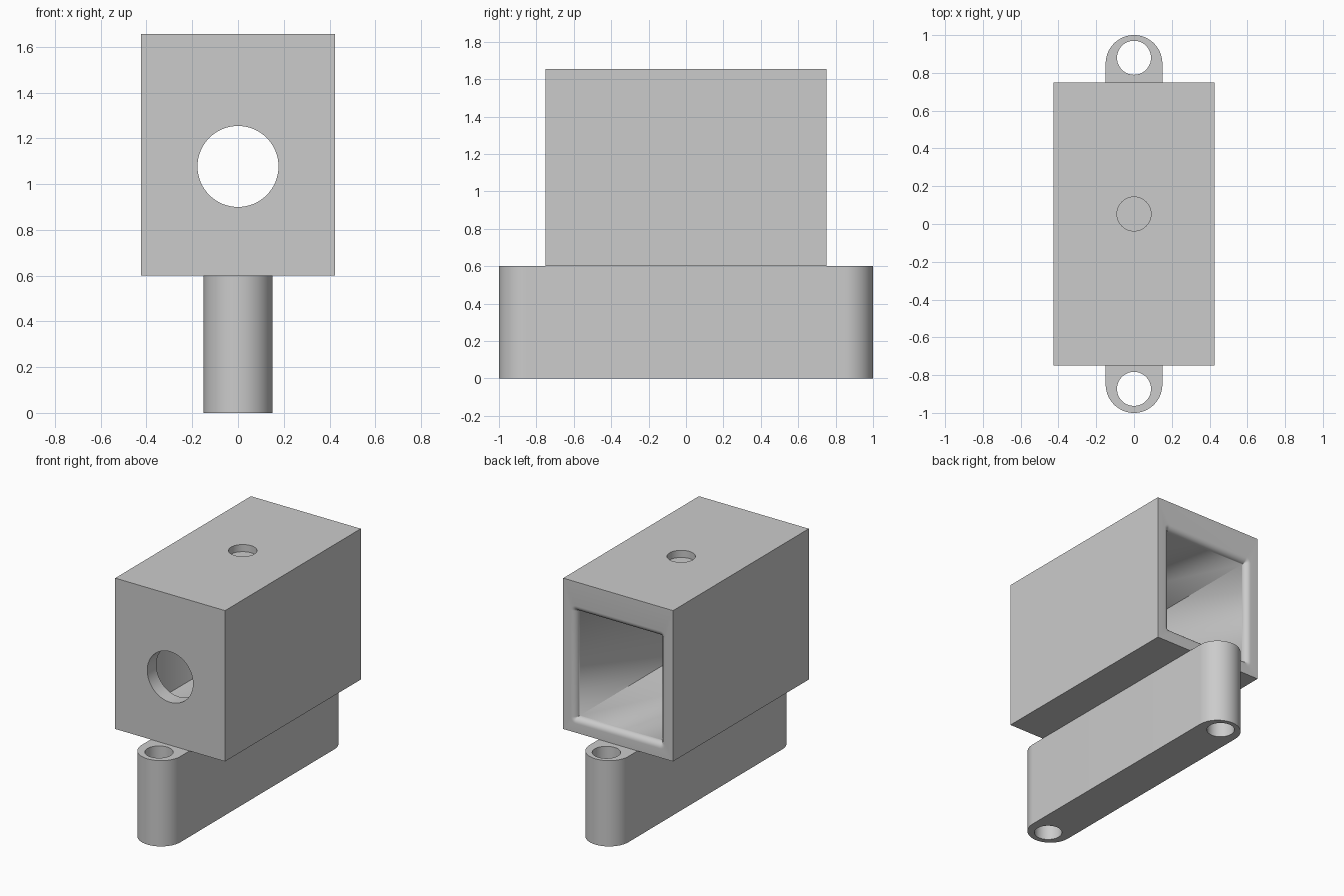
import bpy, bmesh, math
from mathutils import Matrix

if "Cube" in bpy.data.objects:
    bpy.data.objects.remove(bpy.data.objects["Cube"])

grey = bpy.data.materials.new("plain grey")
grey.diffuse_color = (0.6, 0.6, 0.6, 1)
grey.use_nodes = True
grey.node_tree.nodes["Principled BSDF"].inputs["Base Color"].default_value = grey.diffuse_color


def make_object(name, bm):
    bmesh.ops.remove_doubles(bm, verts=bm.verts, dist=1e-5)
    bmesh.ops.recalc_face_normals(bm, faces=bm.faces)
    mesh = bpy.data.meshes.new(name)
    bm.to_mesh(mesh)
    bm.free()
    obj = bpy.data.objects.new(name, mesh)
    bpy.context.collection.objects.link(obj)
    mesh.materials.append(grey)
    return obj


def loft(name, rings):
    """Skin closed rings of equal point count and cap both ends."""
    bm = bmesh.new()
    loops = [[bm.verts.new(p) for p in ring] for ring in rings]
    n = len(loops[0])
    for a, b in zip(loops, loops[1:]):
        for i in range(n):
            j = (i + 1) % n
            bm.faces.new((a[i], a[j], b[j], b[i]))
    bm.faces.new(loops[0])
    bm.faces.new(loops[-1])
    return make_object(name, bm)


def cylinder(name, radius, depth, centre, along_y=False):
    bm = bmesh.new()
    m = Matrix.Translation(centre)
    if along_y:
        m = m @ Matrix.Rotation(math.pi / 2, 4, 'X')
    bmesh.ops.create_cone(bm, cap_ends=True, segments=64, radius1=radius,
                          radius2=radius, depth=depth, matrix=m)
    return make_object(name, bm)


def cut(target, cutter):
    mod = target.modifiers.new("cut", 'BOOLEAN')
    mod.operation = 'DIFFERENCE'
    mod.solver = 'EXACT'
    mod.object = cutter
    bpy.context.view_layer.objects.active = target
    bpy.ops.object.modifier_apply(modifier=mod.name)
    bpy.data.objects.remove(cutter)


def smooth(obj):
    bpy.ops.object.select_all(action='DESELECT')
    obj.select_set(True)
    bpy.context.view_layer.objects.active = obj
    bpy.ops.object.shade_smooth_by_angle(angle=math.radians(30))


# Foot: long bar with round ends and a vertical hole at each end
W, L, H = 0.15, 1.0, 0.6
outline = []
for sign, start in ((1, 0), (-1, math.pi)):
    for i in range(33):
        a = start + math.pi * i / 32
        outline.append((W * math.cos(a), sign * (L - W) + W * math.sin(a)))
foot = loft("foot", [[(x, y, z) for x, y in outline] for z in (0, H)])
for y in (0.88, -0.873):
    cut(foot, cylinder("hole", 0.09, 1.0, (0, y, 0.3)))
smooth(foot)

# Housing: block with open back
BX, BY, Z0, Z1 = 0.425, 0.75, 0.6, 1.655
housing = loft("housing", [[(-BX, -BY, z), (BX, -BY, z), (BX, BY, z), (-BX, BY, z)]
                           for z in (Z0, Z1)])

# Cavity with sharp inner corners and a rounded rim at the back
R, HX, HZ, CZ = 0.042, 0.325, 0.37, 1.075


def cavity_ring(y, d):
    ring = []
    for k, (sx, sz) in enumerate(((1, 1), (-1, 1), (-1, -1), (1, -1))):
        for i in range(9):
            a = math.pi / 2 * (k + i / 8)
            ring.append((sx * HX + d * math.cos(a), y, CZ + sz * HZ + d * math.sin(a)))
    return ring


rings = [cavity_ring(-0.65, 0)]
for i in range(9):
    t = math.pi / 2 * i / 8
    rings.append(cavity_ring(BY - R + R * math.sin(t), R * (1 - math.cos(t))))
rings.append(cavity_ring(BY + 0.1, R))
cut(housing, loft("cavity", rings))

# Round front window and shallow round recess in the roof
cut(housing, cylinder("window", 0.177, 0.4, (0, -0.75, 1.077), True))
cut(housing, cylinder("recess", 0.09, 0.1, (0, 0.053, Z1)))
smooth(housing)
